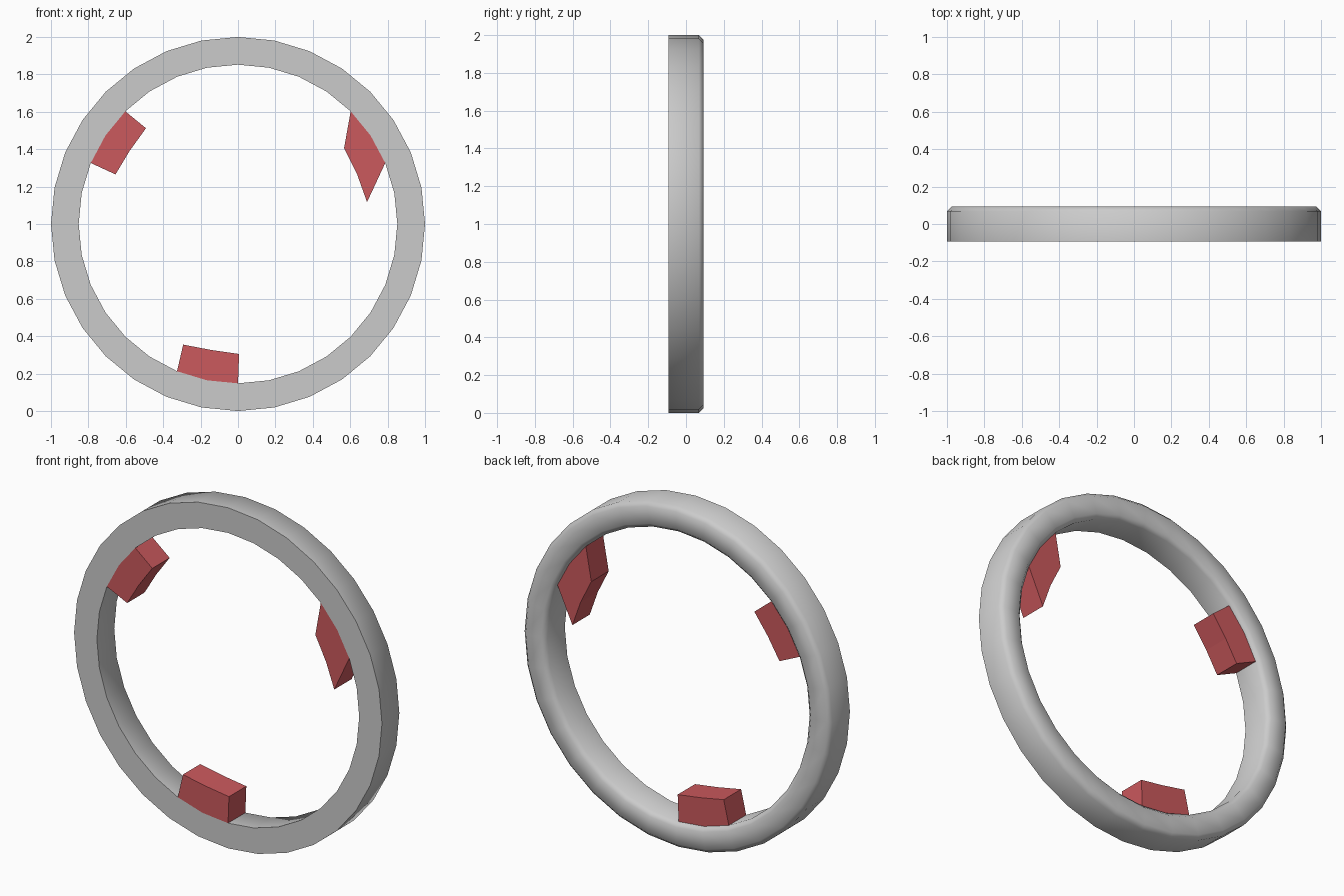
import bpy, bmesh, math
from mathutils import Vector

if "Cube" in bpy.data.objects:
    bpy.data.objects.remove(bpy.data.objects["Cube"])

SIDES = 32
STEP = 2 * math.pi / SIDES
FRONT, BACK, CHAMFER = -0.0925, 0.0925, 0.024
R_OUT, R_IN = 1.0, 0.852


def finish(name, bm, material=None):
    bmesh.ops.recalc_face_normals(bm, faces=bm.faces[:])
    mesh = bpy.data.meshes.new(name)
    bm.to_mesh(mesh)
    bm.free()
    obj = bpy.data.objects.new(name, mesh)
    bpy.context.collection.objects.link(obj)
    if material:
        mesh.materials.append(material)
    return obj


def on_circle(step, r, y):
    a = step * STEP
    return Vector((r * math.cos(a), y, 1 + r * math.sin(a)))


# Ring: chamfered profile revolved about the y axis, flat front, soft back
profile = [(R_OUT, FRONT), (R_OUT, BACK - CHAMFER), (R_OUT - CHAMFER, BACK),
           (R_IN + CHAMFER, BACK), (R_IN, BACK - CHAMFER), (R_IN, FRONT)]
bm = bmesh.new()
loops = [[bm.verts.new(on_circle(i, r, y)) for r, y in profile] for i in range(SIDES)]
n = len(profile)
for i in range(SIDES):
    a, b = loops[i], loops[(i + 1) % SIDES]
    for j in range(n):
        k = (j + 1) % n
        bm.faces.new((a[j], a[k], b[k], b[j]))
ring = finish("ring", bm)
bpy.ops.object.select_all(action='DESELECT')
ring.select_set(True)
bpy.context.view_layer.objects.active = ring
bpy.ops.object.shade_smooth_by_angle(angle=math.radians(60))

red = bpy.data.materials.new("red_pad")
red.diffuse_color = (0.60, 0.10, 0.11, 1)
red.use_nodes = True
red.node_tree.nodes["Principled BSDF"].inputs["Base Color"].default_value = red.diffuse_color


# Inner pads: two ring segments pushed inwards, (x, z) of the inner edge given
def pad(name, first_step, inner):
    bm = bmesh.new()
    rows = []
    for i, (x, z) in enumerate(inner):
        rows.append([bm.verts.new(p) for p in (
            on_circle(first_step + i, R_IN, FRONT),
            on_circle(first_step + i, R_IN, BACK - CHAMFER),
            (x, BACK - CHAMFER, z), (x, FRONT, z))])
    for a, b in zip(rows, rows[1:]):
        for j in range(4):
            k = (j + 1) % 4
            bm.faces.new((a[j], a[k], b[k], b[j]))
    bm.faces.new(rows[0])
    bm.faces.new(rows[-1])
    finish(name, bm, red)


pad("right_pad", 2, [(0.69, 1.117), (0.637, 1.265), (0.567, 1.405)])
pad("left_pad", 12, [(-0.492, 1.512), (-0.58, 1.39), (-0.655, 1.265)])
pad("bottom_pad", 22, [(-0.293, 0.355), (-0.14, 0.326), (0.006, 0.305)])
